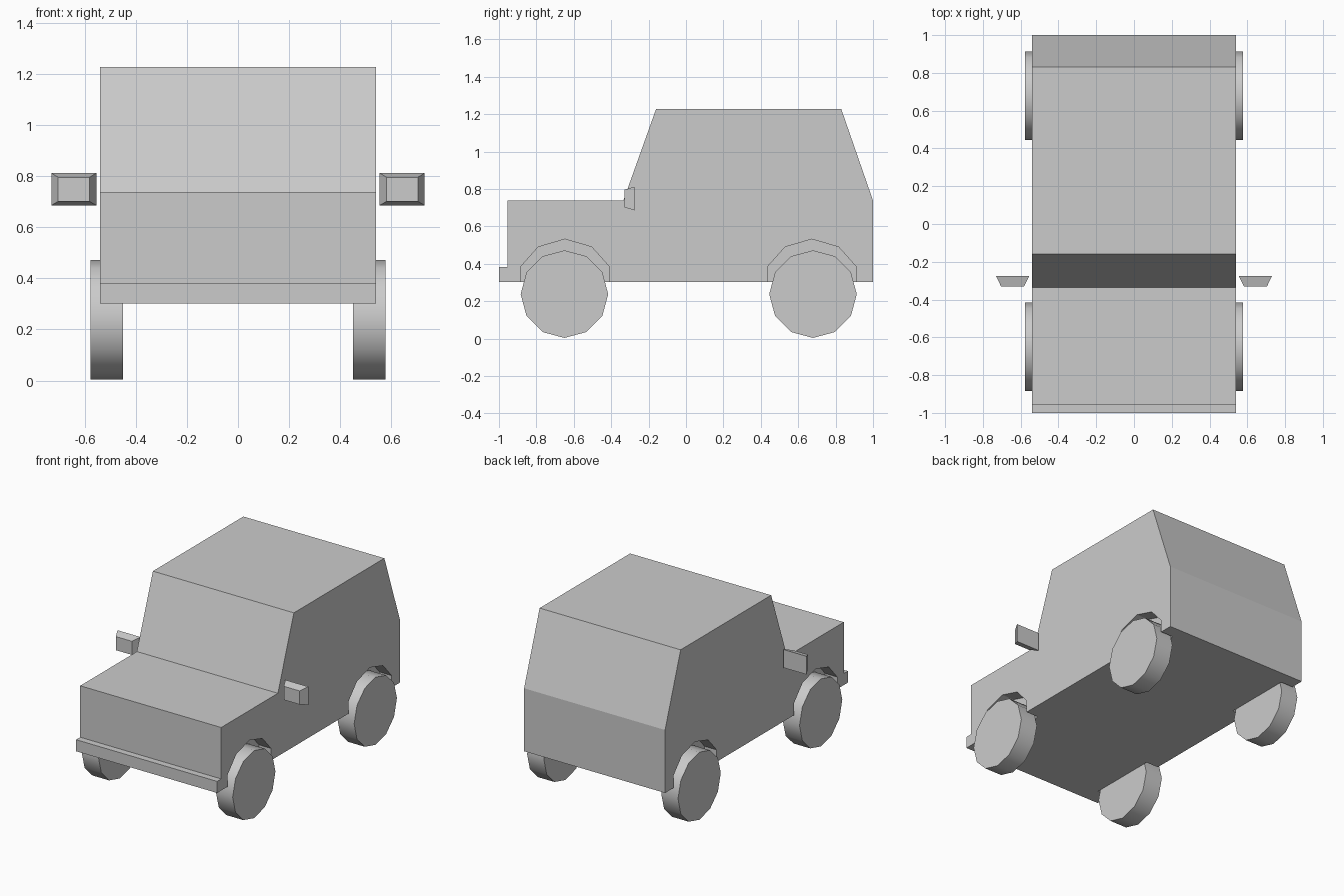
import bpy, bmesh, math

if "Cube" in bpy.data.objects:
    bpy.data.objects.remove(bpy.data.objects["Cube"])


def prism(name, profile, x0, x1):
    """Extrude a (y, z) profile along x."""
    bm = bmesh.new()
    face = bm.faces.new([bm.verts.new((x0, y, z)) for y, z in profile])
    ext = bmesh.ops.extrude_face_region(bm, geom=[face])
    moved = [v for v in ext["geom"] if isinstance(v, bmesh.types.BMVert)]
    bmesh.ops.translate(bm, verts=moved, vec=(x1 - x0, 0, 0))
    bmesh.ops.recalc_face_normals(bm, faces=bm.faces)
    mesh = bpy.data.meshes.new(name)
    bm.to_mesh(mesh)
    bm.free()
    obj = bpy.data.objects.new(name, mesh)
    bpy.context.collection.objects.link(obj)
    return obj


# Body with hood, cabin and bumper step
body = prism("body", [(-1, 0.302), (-1, 0.382), (-0.955, 0.382), (-0.955, 0.738),
                      (-0.335, 0.738), (-0.16, 1.228), (0.83, 1.228),
                      (1, 0.738), (1, 0.302)], -0.54, 0.54)

# Wheel arches cut into the body sides
arch = [(-0.237, 0.2), (-0.237, 0.385), (-0.143, 0.49), (0, 0.532),
        (0.143, 0.49), (0.237, 0.385), (0.237, 0.2)]
cutters = []
for side in (-1, 1):
    for yc in (-0.647, 0.673):
        cutter = prism("arch_cutter", [(yc + y, z) for y, z in arch], side * 0.447, side * 0.7)
        mod = body.modifiers.new("arch", 'BOOLEAN')
        mod.operation = 'DIFFERENCE'
        mod.solver = 'EXACT'
        mod.object = cutter
        cutters.append(cutter)
bpy.context.view_layer.objects.active = body
body.select_set(True)
for mod in list(body.modifiers):
    bpy.ops.object.modifier_apply(modifier=mod.name)
for cutter in cutters:
    bpy.data.objects.remove(cutter)
body.select_set(False)

# Twelve-sided wheels
R = 0.234
rim = [(R * math.cos(a), R * math.sin(a)) for a in (math.tau * i / 12 for i in range(12))]
for side, label in ((-1, "left"), (1, "right")):
    for yc, end in ((-0.65, "front"), (0.679, "rear")):
        wheel = prism(f"{end}_{label}_wheel", [(yc + y, 0.004 + R + z) for y, z in rim],
                      side * 0.45, side * 0.578)
        bpy.ops.object.select_all(action='DESELECT')
        wheel.select_set(True)
        bpy.context.view_layer.objects.active = wheel
        bpy.ops.object.shade_smooth_by_angle(angle=math.radians(40))

# Side mirrors: boxes tapering towards the front
for side, label in ((-1, "left"), (1, "right")):
    bm = bmesh.new()
    bmesh.ops.create_cube(bm, size=1)
    for v in bm.verts:
        front = v.co.y < 0
        v.co = (side * 0.643 + v.co.x * (0.122 if front else 0.176),
                -0.33 if front else -0.275,
                0.749 + v.co.z * (0.094 if front else 0.126))
    mesh = bpy.data.meshes.new("mirror")
    bm.to_mesh(mesh)
    bm.free()
    bpy.context.collection.objects.link(bpy.data.objects.new(f"{label}_mirror", mesh))
